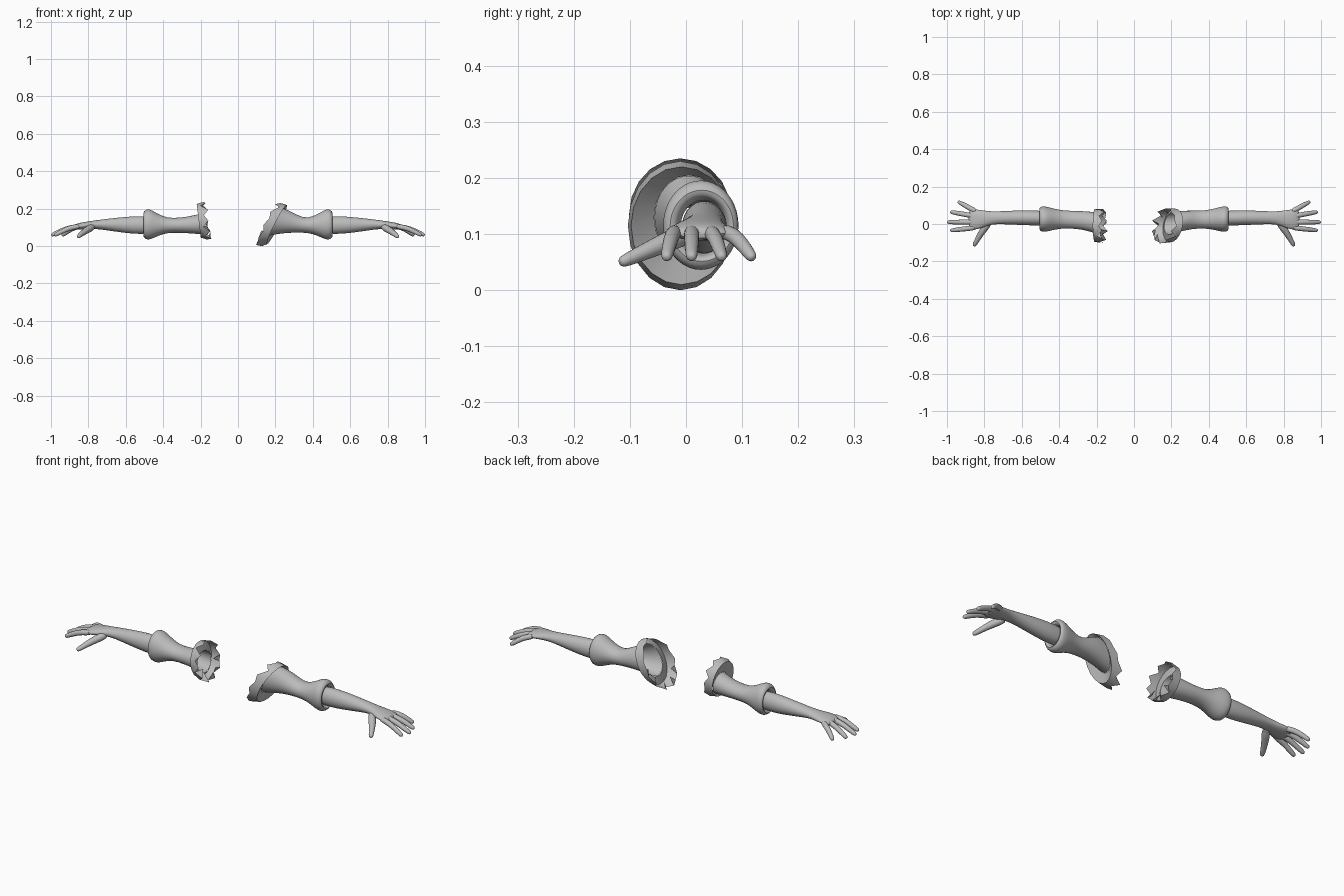
import bpy, bmesh, math, random
from mathutils import Vector

random.seed(4)
cube = bpy.data.objects.get("Cube")
if cube:
    bpy.data.objects.remove(cube, do_unlink=True)

mat = bpy.data.materials.new("plain grey")
mat.use_nodes = True
GREY = (0.5, 0.5, 0.5, 1)
mat.diffuse_color = GREY
mat.node_tree.nodes["Principled BSDF"].inputs["Base Color"].default_value = GREY


def oval(x, y, z, ry, rz, kz=0, ky=0, n=20):
    """Closed cross-section across the arm; kz and ky lean it along x."""
    ring = []
    for i in range(n):
        a = math.tau * i / n
        dy, dz = ry * math.cos(a), rz * math.sin(a)
        ring.append(Vector((x + kz * dz + ky * dy, y + dy, z + dz)))
    return ring


def skin(name, rings, side, caps=(False, False), smooth=2, angle=60):
    """Loft a row of rings; side -1 mirrors the part across x."""
    bm = bmesh.new()
    rows = [[bm.verts.new((p.x * side, p.y, p.z)) for p in r] for r in rings]
    for a, b in zip(rows, rows[1:]):
        n = len(a)
        for i in range(n):
            j = (i + 1) % n
            bm.faces.new((a[i], a[j], b[j], b[i]))
    for row, cap in zip((rows[0], rows[-1]), caps):
        if cap:
            bm.faces.new(row)
    bmesh.ops.recalc_face_normals(bm, faces=bm.faces)
    return finish(name, bm, smooth, angle)


def finish(name, bm, smooth=0, angle=30):
    mesh = bpy.data.meshes.new(name)
    bm.to_mesh(mesh)
    bm.free()
    mesh.materials.append(mat)
    ob = bpy.data.objects.new(name, mesh)
    bpy.context.collection.objects.link(ob)
    if smooth:
        mod = ob.modifiers.new("rounding", "SUBSURF")
        mod.levels = mod.render_levels = smooth
    bpy.ops.object.select_all(action="DESELECT")
    ob.select_set(True)
    bpy.context.view_layer.objects.active = ob
    bpy.ops.object.shade_smooth_by_angle(angle=math.radians(angle))
    return ob


def finger(name, points, radii, side):
    """Round-tipped tube through a few joints."""
    pts = [Vector(p) for p in points]
    end = (pts[-1] - pts[-2]).normalized()
    r = radii[-1]
    pts += [pts[-1] + end * r * 0.7, pts[-1] + end * r]
    radii = list(radii) + [r * 0.75, r * 0.35]
    rings = []
    for i, p in enumerate(pts):
        d = (pts[min(i + 1, len(pts) - 1)] - pts[max(i - 1, 0)]).normalized()
        u = d.cross(Vector((0, 0, 1))).normalized()
        v = u.cross(d)
        rings.append([p + radii[i] * (u * math.cos(t) + v * math.sin(t))
                      for t in (math.tau * k / 10 for k in range(10))])
    skin(name, rings, side, (True, True), 1)


def collar(name, side, x, z, ry, rz, kz, ky, width, sleeve_end):
    """Torn shoulder band: flange out from the sleeve, then a ragged rim."""
    n = 20
    outer = oval(x, -0.008, z, ry, rz, kz, ky)
    rim = oval(x - width, -0.01, z, ry * 1.04, rz + 0.01, kz, ky)
    for i, p in enumerate(rim):
        p.x += random.uniform(0, 0.03) if i % 2 else -random.uniform(0, 0.012)
    middle = [(a + b) / 2 for a, b in zip(outer, rim)]
    skin(name, [sleeve_end, outer, middle, rim], side, smooth=0, angle=30)
    # loose scraps of cloth hanging from the rim
    for k in range(5):
        i = (11 + 2 * k) % n
        a, b = rim[i], rim[(i + 1) % n]
        tip = (a + b) / 2
        tip.y *= 0.55
        tip.z += (z - tip.z) * 0.4
        tip.x += random.uniform(-0.01, 0.03)
        bm = bmesh.new()
        bm.faces.new([bm.verts.new((p.x * side, p.y, p.z)) for p in (a, b, tip)])
        finish(name + "_scrap", bm)


for side, word in ((1, "left"), (-1, "right")):
    # Forearm and palm in one smooth run
    skin(word + "_forearm", [
        oval(0.42, 0.03, 0.112, 0.036, 0.042),
        oval(0.52, 0.032, 0.112, 0.041, 0.05),
        oval(0.60, 0.034, 0.113, 0.040, 0.044),
        oval(0.70, 0.034, 0.115, 0.035, 0.031),
        oval(0.76, 0.033, 0.115, 0.034, 0.023),
        oval(0.80, 0.028, 0.111, 0.044, 0.021),
        oval(0.84, 0.024, 0.107, 0.055, 0.019),
        oval(0.87, 0.024, 0.103, 0.054, 0.015),
        oval(0.885, 0.024, 0.100, 0.045, 0.008)], side, (True, True), 1)

    # Fingers: name, knuckle y, tip x, tip y
    for label, y0, x1, y1 in (("index", -0.018, 0.972, -0.034),
                              ("middle", 0.010, 0.988, 0.010),
                              ("ring", 0.040, 0.972, 0.063),
                              ("little", 0.064, 0.932, 0.115)):
        reach = x1 - 0.84
        finger(f"{word}_{label}_finger",
               [(0.84, y0, 0.106),
                (0.84 + reach * 0.4, y0 + (y1 - y0) * 0.4, 0.099),
                (0.84 + reach * 0.7, y0 + (y1 - y0) * 0.7, 0.083),
                (x1, y1, 0.062)], (0.015, 0.0145, 0.0135, 0.0115), side)
    finger(word + "_thumb", [(0.77, 0.015, 0.106), (0.805, -0.03, 0.088),
                             (0.83, -0.07, 0.07), (0.851, -0.108, 0.053)],
           (0.021, 0.02, 0.0155, 0.0125), side)

    # Shoulder end differs: the left one leans, the right one hangs upright
    if side == 1:
        end = (0.20, 0.005, 0.13, 0.062, 0.075, 0.5, 0.2)
        neck = (0.275, 0.02, 0.128, 0.053, 0.056, 0.25, 0.05)
    else:
        end = (0.20, 0.005, 0.117, 0.058, 0.055, 0.12)
        neck = (0.27, 0.02, 0.113, 0.050, 0.044)

    # Sleeve with a puffed cuff that rolls inward around the forearm
    skin(word + "_sleeve", [
        oval(*end), oval(*neck),
        oval(0.35, 0.024, 0.110, 0.047, 0.038),
        oval(0.40, 0.025, 0.112, 0.051, 0.046),
        oval(0.445, 0.026, 0.114, 0.062, 0.069),
        oval(0.475, 0.026, 0.116, 0.069, 0.084),
        oval(0.497, 0.027, 0.116, 0.068, 0.079),
        oval(0.508, 0.028, 0.115, 0.058, 0.064),
        oval(0.500, 0.030, 0.113, 0.044, 0.052),
        oval(0.470, 0.030, 0.113, 0.040, 0.048)], side, smooth=1)

    if side == 1:
        collar("left_torn_collar", 1, 0.208, 0.115, 0.09, 0.105,
               0.5, 0.15, 0.05, oval(*end))
    else:
        collar("right_torn_collar", -1, 0.21, 0.135, 0.088, 0.09,
               0.12, 0.0, 0.048, oval(*end))
